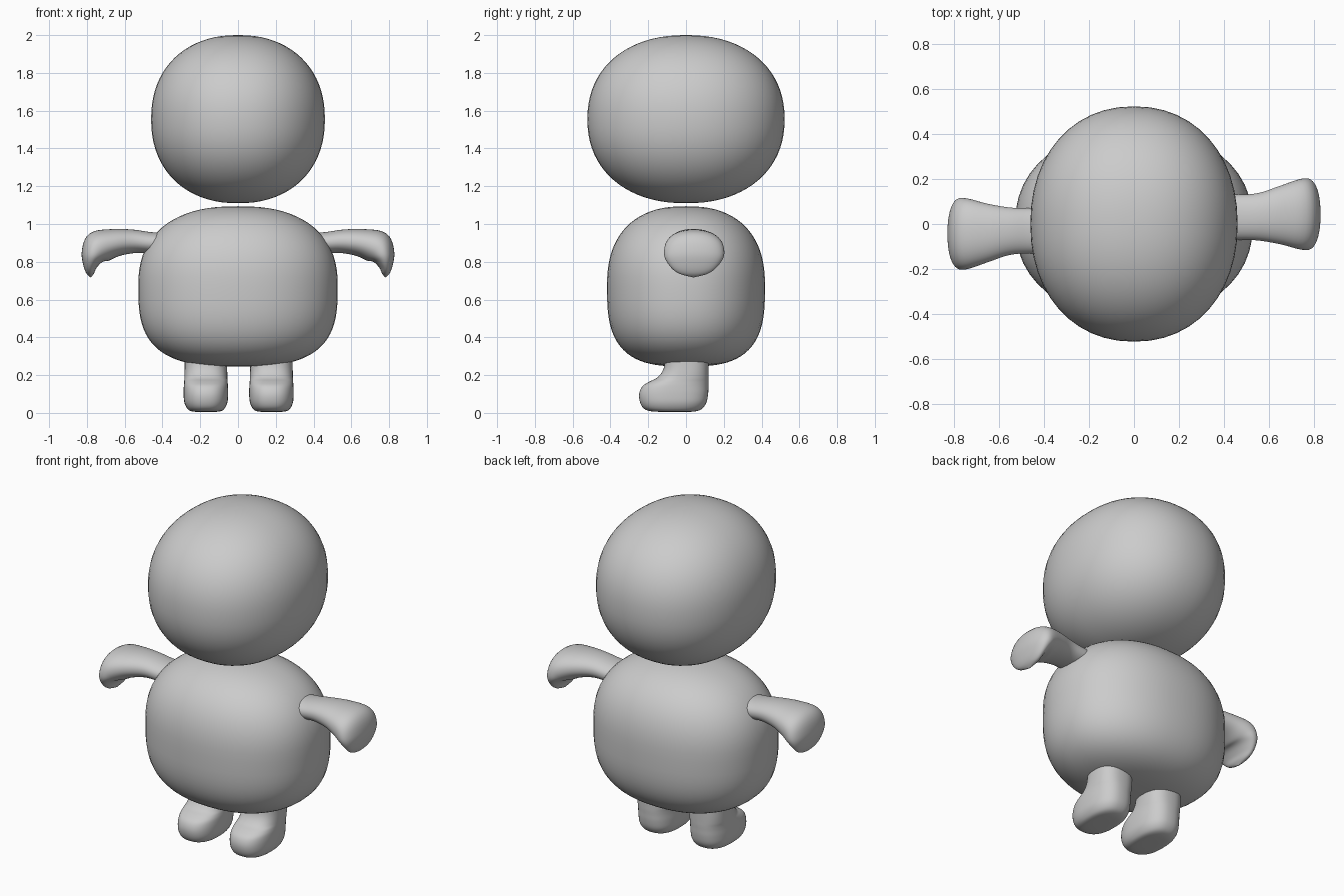
import bpy, bmesh
from math import sin, cos, pi, radians
from mathutils import Vector

if "Cube" in bpy.data.objects:
    bpy.data.objects.remove(bpy.data.objects["Cube"])

grey = bpy.data.materials.new("plain grey")
grey.use_nodes = True
grey.diffuse_color = (0.6, 0.6, 0.6, 1)
grey.node_tree.nodes["Principled BSDF"].inputs["Base Color"].default_value = (0.6, 0.6, 0.6, 1)


def spow(v, p):
    return abs(v) ** p * (1 if v >= 0 else -1)


def smooth_path(sections, steps=5):
    """Fill in sections between the given ones with a smooth curve."""
    out = []
    pts = [Vector(s) for s in sections]
    for i in range(len(pts) - 1):
        a, b = pts[max(i - 1, 0)], pts[i]
        c, d = pts[i + 1], pts[min(i + 2, len(pts) - 1)]
        for k in range(steps):
            t = k / steps
            out.append(b + (c - a) * t / 2 + (2 * a - 5 * b + 4 * c - d) * t * t / 2
                       + (3 * b - a - 3 * c + d) * t ** 3 / 2)
    return out + [pts[-1]]


def loft(name, sections, power=2.0, count=48):
    """Skin rings; a section is x, y, z, tilt, half thickness, half width."""
    bm = bmesh.new()
    rings = []
    for x, y, z, tilt, a, b in sections:
        a, b = max(a, 0.001), max(b, 0.001)
        u = Vector((sin(radians(tilt)), 0, cos(radians(tilt))))
        ring = []
        for k in range(count):
            ang = 2 * pi * k / count
            p = Vector((x, y, z)) + u * a * spow(cos(ang), 2 / power)
            p.y += b * spow(sin(ang), 2 / power)
            ring.append(bm.verts.new(p))
        rings.append(ring)
    for r, s in zip(rings, rings[1:]):
        for k in range(count):
            j = (k + 1) % count
            bm.faces.new((r[k], r[j], s[j], s[k]))
    bm.faces.new(rings[0])
    bm.faces.new(rings[-1])
    bmesh.ops.recalc_face_normals(bm, faces=bm.faces)
    for f in bm.faces:
        f.smooth = True
    mesh = bpy.data.meshes.new(name)
    bm.to_mesh(mesh)
    bm.free()
    mesh.materials.append(grey)
    obj = bpy.data.objects.new(name, mesh)
    bpy.context.collection.objects.link(obj)
    return obj


def blob(name, z, hx, hy, hz, n_top, n_low, plan):
    """Rounded box-like ball with its own fullness above and below."""
    sections = []
    for i in range(41):
        lat = -pi / 2 + pi * i / 40
        n = n_top if lat > 0 else n_low
        r = abs(cos(lat)) ** (2 / n)
        sections.append((0, 0, z + hz * spow(sin(lat), 2 / n), 90, hx * r, hy * r))
    return loft(name, sections, plan)


# Head and body
blob("head", 1.555, 0.46, 0.522, 0.445, 2.2, 2.2, 2.15)
blob("body", 0.67, 0.528, 0.418, 0.424, 2.4, 3.0, 2.2)

# Arms: a slim root widening to a flat hand that curls down
arm = smooth_path([
    (0.30, 0.03, 0.895, 0, 0.055, 0.10),
    (0.45, 0.03, 0.900, 0, 0.056, 0.10),
    (0.55, 0.032, 0.908, 2, 0.062, 0.105),
    (0.65, 0.04, 0.901, 14, 0.074, 0.13),
    (0.735, 0.043, 0.878, 35, 0.088, 0.155),
    (0.772, 0.043, 0.828, 62, 0.062, 0.157),
    (0.784, 0.041, 0.775, 78, 0.036, 0.125),
    (0.783, 0.04, 0.738, 88, 0.020, 0.078),
    (0.780, 0.04, 0.718, 90, 0.002, 0.005)])
loft("left_arm", arm, 2.15)
right_arm = loft("right_arm", arm, 2.15)
right_arm.rotation_euler.z = pi

# Legs: each row is height, front, back and half width
rows = [
    (0.005, -0.10, 0.00, 0.03), (0.008, -0.18, 0.05, 0.075),
    (0.022, -0.222, 0.085, 0.098), (0.055, -0.243, 0.108, 0.114),
    (0.10, -0.248, 0.117, 0.118), (0.14, -0.232, 0.119, 0.117),
    (0.165, -0.195, 0.12, 0.115), (0.185, -0.155, 0.12, 0.114),
    (0.22, -0.125, 0.12, 0.113), (0.27, -0.112, 0.12, 0.112),
    (0.36, -0.11, 0.12, 0.112)]
for name, x in (("left_leg", 0.177), ("right_leg", -0.17)):
    loft(name, smooth_path([(x, (f + b) / 2, z, 90, w, (b - f) / 2)
                            for z, f, b, w in rows], 4), 2.5)
